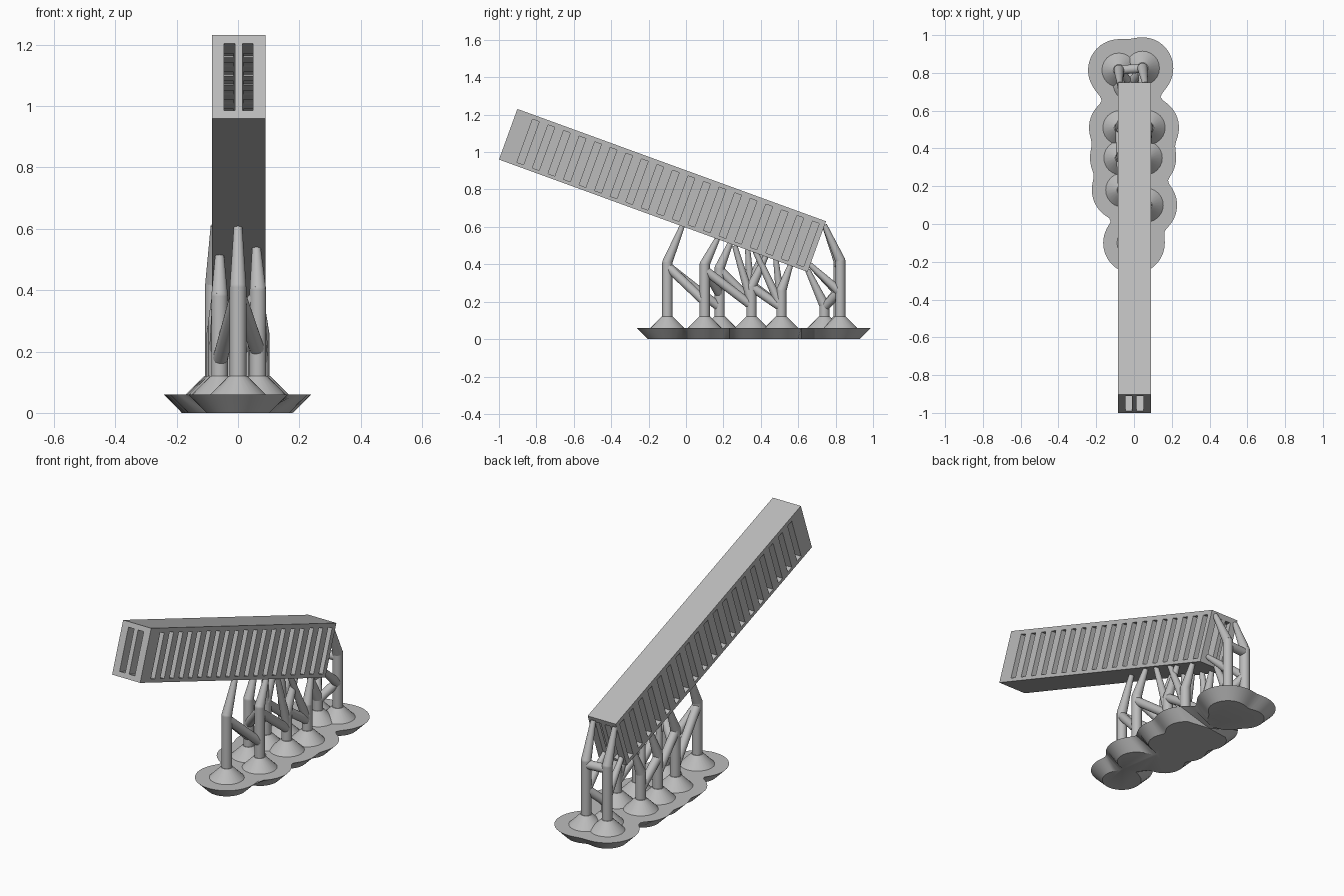
import bpy, bmesh, math
from mathutils import Vector, Matrix

cube = bpy.data.objects.get("Cube")
if cube:
    bpy.data.objects.remove(cube)

grey = bpy.data.materials.new("plain grey")
grey.use_nodes = True
grey.diffuse_color = (0.5, 0.5, 0.5, 1)
grey.node_tree.nodes["Principled BSDF"].inputs["Base Color"].default_value = (0.5, 0.5, 0.5, 1)


def finish(name, bm, smooth=False):
    bmesh.ops.recalc_face_normals(bm, faces=bm.faces)
    mesh = bpy.data.meshes.new(name)
    bm.to_mesh(mesh)
    bm.free()
    mesh.materials.append(grey)
    obj = bpy.data.objects.new(name, mesh)
    bpy.context.collection.objects.link(obj)
    if smooth:
        bpy.ops.object.select_all(action='DESELECT')
        obj.select_set(True)
        bpy.context.view_layer.objects.active = obj
        bpy.ops.object.shade_smooth_by_angle(angle=math.radians(35))
    return obj


# Tilted beam: local x = width, y = length from the front end, z = height
LENGTH, HEIGHT, HALF = 1.756, 0.288, 0.0875
TILT = Matrix.Translation((0.002, -1.0, 0.96)) @ Matrix.Rotation(math.radians(-20), 4, 'X')


def add_box(bm, low, high):
    low, high = Vector(low), Vector(high)
    size = Matrix.Diagonal((*(high - low), 1))
    bmesh.ops.create_cube(bm, size=1, matrix=TILT @ Matrix.Translation((low + high) / 2) @ size)


def cut(obj, cutter):
    mod = obj.modifiers.new("cut", 'BOOLEAN')
    mod.operation, mod.solver, mod.object = 'DIFFERENCE', 'EXACT', cutter
    graph = bpy.context.evaluated_depsgraph_get()
    mesh = bpy.data.meshes.new_from_object(obj.evaluated_get(graph))
    obj.modifiers.clear()
    obj.data = mesh
    bpy.data.objects.remove(cutter)


bm = bmesh.new()
add_box(bm, (-HALF, 0, 0), (HALF, LENGTH, HEIGHT))
beam = finish("slotted_beam", bm)

# Two lengthwise channels open at both ends
bm = bmesh.new()
for s in (-1, 1):
    a, b = sorted((s * 0.0125, s * 0.0475))
    add_box(bm, (a, -0.1, 0.027), (b, LENGTH + 0.1, 0.26))
cut(beam, finish("channel_cutter", bm))

# Row of slots along both sides
bm = bmesh.new()
for s in (-1, 1):
    a, b = sorted((s * 0.016, s * 0.12))
    for i in range(19):
        u = 0.095 + i * 0.0885
        add_box(bm, (a, u, 0.019), (b, u + 0.038, 0.264))
cut(beam, finish("slot_cutter", bm))

# Support feet, as seen from above
PADS = [(0, -0.1), (0.065, 0.1), (-0.06, 0.18), (0.06, 0.35), (-0.07, 0.35),
        (0.075, 0.51), (-0.075, 0.51), (-0.02, 0.74), (0.045, 0.825), (-0.08, 0.815)]


# Raft: blended circles round the feet, flaring upwards
def blended(p, radius, k=0.012):
    return -k * math.log(sum(math.exp((radius - (p - Vector(c)).length) / k) for c in PADS))


def edge_point(origin, angle, radius):
    d = Vector((math.cos(angle), math.sin(angle)))
    near, far = 0.0, 0.5
    for _ in range(22):
        mid = (near + far) / 2
        if blended(origin + d * mid, radius) < 0:
            near = mid
        else:
            far = mid
    return origin + d * near


LOW, HIGH, ROWS, FAN = -0.08, 0.8, 48, 28
rays = [(LOW + (HIGH - LOW) * i / ROWS, 0) for i in range(ROWS)]
rays += [(HIGH, math.pi * i / FAN) for i in range(FAN)]
rays += [(HIGH - (HIGH - LOW) * i / ROWS, math.pi) for i in range(ROWS)]
rays += [(LOW, math.pi + math.pi * i / FAN) for i in range(FAN)]
bm = bmesh.new()
rings = []
for radius, z in ((0.103, 0), (0.163, 0.06)):
    pts = [edge_point(Vector((0, y)), a, radius) for y, a in rays]
    rings.append([bm.verts.new((p.x, p.y, z)) for p in pts])
bm.faces.new(rings[0])
bm.faces.new(rings[1])
for i in range(len(rays)):
    j = (i + 1) % len(rays)
    bm.faces.new((rings[0][i], rings[0][j], rings[1][j], rings[1][i]))
finish("raft", bm, True)


# Round rods
def add_rod(bm, p, q, r1, r2):
    p, q = Vector(p), Vector(q)
    turn = (q - p).to_track_quat('Z', 'Y').to_matrix().to_4x4()
    bmesh.ops.create_cone(bm, cap_ends=True, segments=24, radius1=r1, radius2=r2,
                          depth=(q - p).length, matrix=Matrix.Translation((p + q) / 2) @ turn)


def add_ball(bm, p, r):
    bmesh.ops.create_uvsphere(bm, u_segments=24, v_segments=12, radius=r,
                              matrix=Matrix.Translation(p))


R = 0.027
for n, (x, y) in enumerate(PADS):
    bm = bmesh.new()
    add_rod(bm, (x, y, 0.058), (x, y, 0.12), 0.092, 0.03)
    finish(f"foot_{n + 1}", bm, True)

# Pillars: foot number, bend height, tip (x, y, z)
PILLARS = [(0, 0.41, (0, -0.02, 0.605)), (1, 0.4, (0.06, 0.17, 0.54)),
           (2, 0.38, (-0.06, 0.24, 0.52)), (3, 0.28, (0.06, 0.43, 0.45)),
           (4, 0.3, (-0.06, 0.41, 0.46)), (5, 0.26, (0.065, 0.56, 0.4)),
           (6, 0.26, (-0.065, 0.56, 0.4)), (7, 0.18, (-0.02, 0.65, 0.37)),
           (8, 0.42, (0.06, 0.74, 0.61)), (9, 0.42, (-0.075, 0.74, 0.61))]
for n, bend, tip in PILLARS:
    x, y = PADS[n]
    bm = bmesh.new()
    add_rod(bm, (x, y, 0.1), (x, y, bend), R, R)
    add_ball(bm, (x, y, bend), R)
    add_rod(bm, (x, y, bend), tip, R, 0.014)
    finish(f"pillar_{n + 1}", bm, True)

# Slanting braces between pillars: foot, height, foot, height
BRACES = [(0, 0.39, 1, 0.2), (0, 0.39, 2, 0.17), (1, 0.38, 2, 0.24),
          (2, 0.37, 4, 0.2), (1, 0.37, 3, 0.18), (3, 0.28, 5, 0.17),
          (4, 0.29, 6, 0.17), (7, 0.17, 8, 0.26), (7, 0.17, 9, 0.26),
          (8, 0.4, 9, 0.4)]
for n, (a, za, b, zb) in enumerate(BRACES):
    bm = bmesh.new()
    add_rod(bm, (*PADS[a], za), (*PADS[b], zb), 0.024, 0.024)
    finish(f"brace_{n + 1}", bm, True)

# Extra branches running up to the underside and the back end of the beam
BRANCHES = [((0.06, 0.35, 0.2), (0.065, 0.26, 0.5)), ((-0.07, 0.35, 0.2), (-0.065, 0.33, 0.48)),
            ((0.075, 0.51, 0.17), (0.065, 0.37, 0.47)), ((-0.075, 0.51, 0.17), (-0.065, 0.48, 0.43)),
            ((0.045, 0.825, 0.25), (0.045, 0.66, 0.4)), ((-0.08, 0.815, 0.25), (-0.06, 0.66, 0.4))]
for n, (p, q) in enumerate(BRANCHES):
    bm = bmesh.new()
    add_ball(bm, p, 0.025)
    add_rod(bm, p, q, 0.025, 0.014)
    finish(f"branch_{n + 1}", bm, True)
